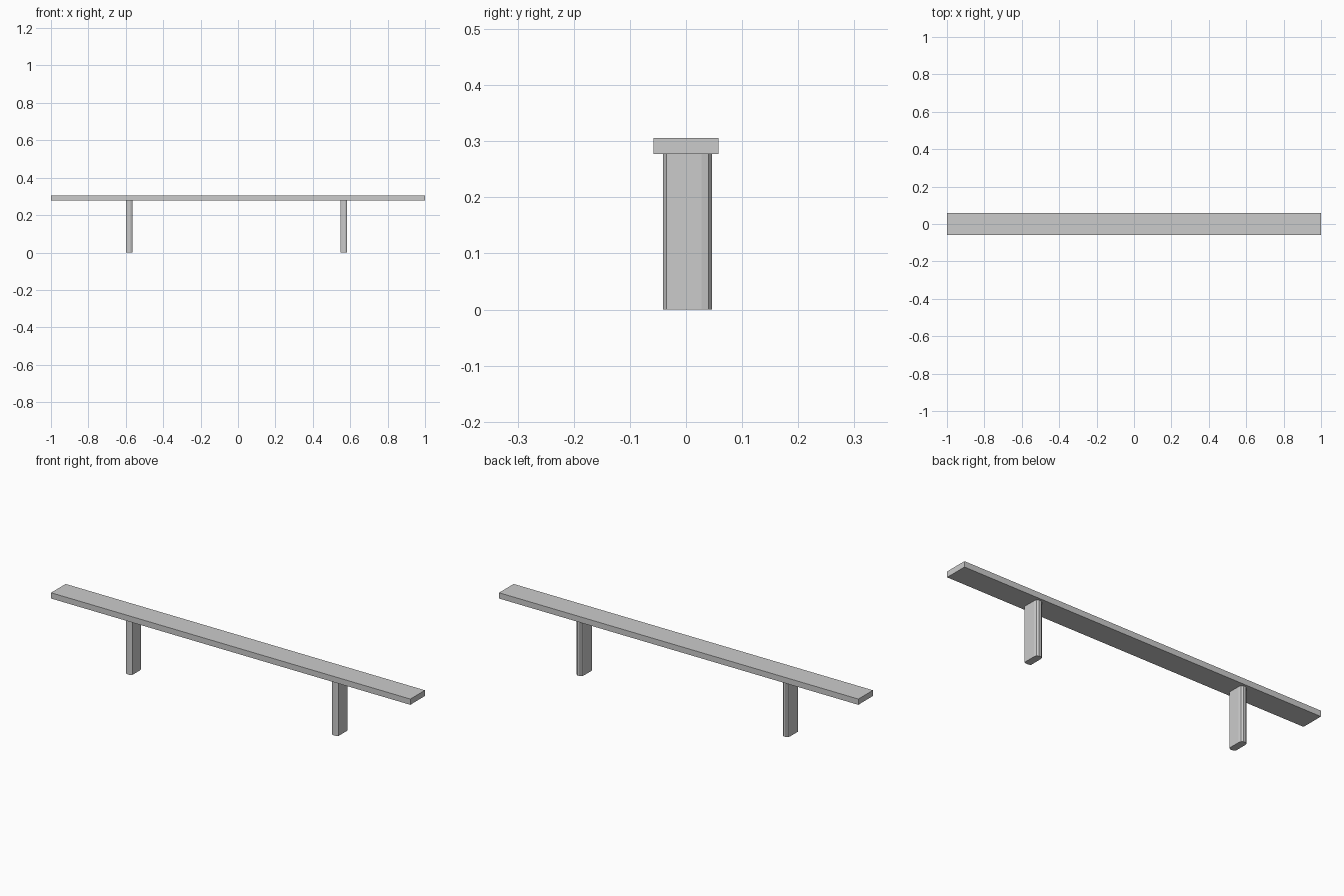
import bpy
import bmesh

cube = bpy.data.objects.get("Cube")
if cube:
    bpy.data.objects.remove(cube, do_unlink=True)

# Single plain grey material
grey = bpy.data.materials.new("plain_grey")
grey.use_nodes = True
color = (0.6, 0.6, 0.6, 1)
grey.diffuse_color = color
grey.node_tree.nodes["Principled BSDF"].inputs["Base Color"].default_value = color


def prism(name, outline, bottom, top, x=0.0):
    """Extrude an xy outline upward into a closed solid."""
    bm = bmesh.new()
    base = bm.faces.new([bm.verts.new((x + px, py, bottom)) for px, py in outline])
    side = bmesh.ops.extrude_face_region(bm, geom=[base])["geom"]
    verts = [v for v in side if isinstance(v, bmesh.types.BMVert)]
    bmesh.ops.translate(bm, verts=verts, vec=(0, 0, top - bottom))
    bmesh.ops.recalc_face_normals(bm, faces=bm.faces)
    mesh = bpy.data.meshes.new(name)
    bm.to_mesh(mesh)
    bm.free()
    mesh.materials.append(grey)
    obj = bpy.data.objects.new(name, mesh)
    bpy.context.collection.objects.link(obj)
    return obj


# Long seat plank
prism("seat_plank", [(-1, -0.058), (1, -0.058), (1, 0.058), (-1, 0.058)], 0.277, 0.306)

# Flat legs with rounded ends, mirrored from one half outline
half = [(0.008, -0.041), (0.018, -0.035), (0.018, 0.028), (0.015, 0.040), (0.007, 0.046)]
leg_outline = half + [(-x, y) for x, y in reversed(half)]
for name, x in (("right_leg", -0.582), ("left_leg", 0.566)):
    prism(name, leg_outline, 0.0, 0.277, x)
